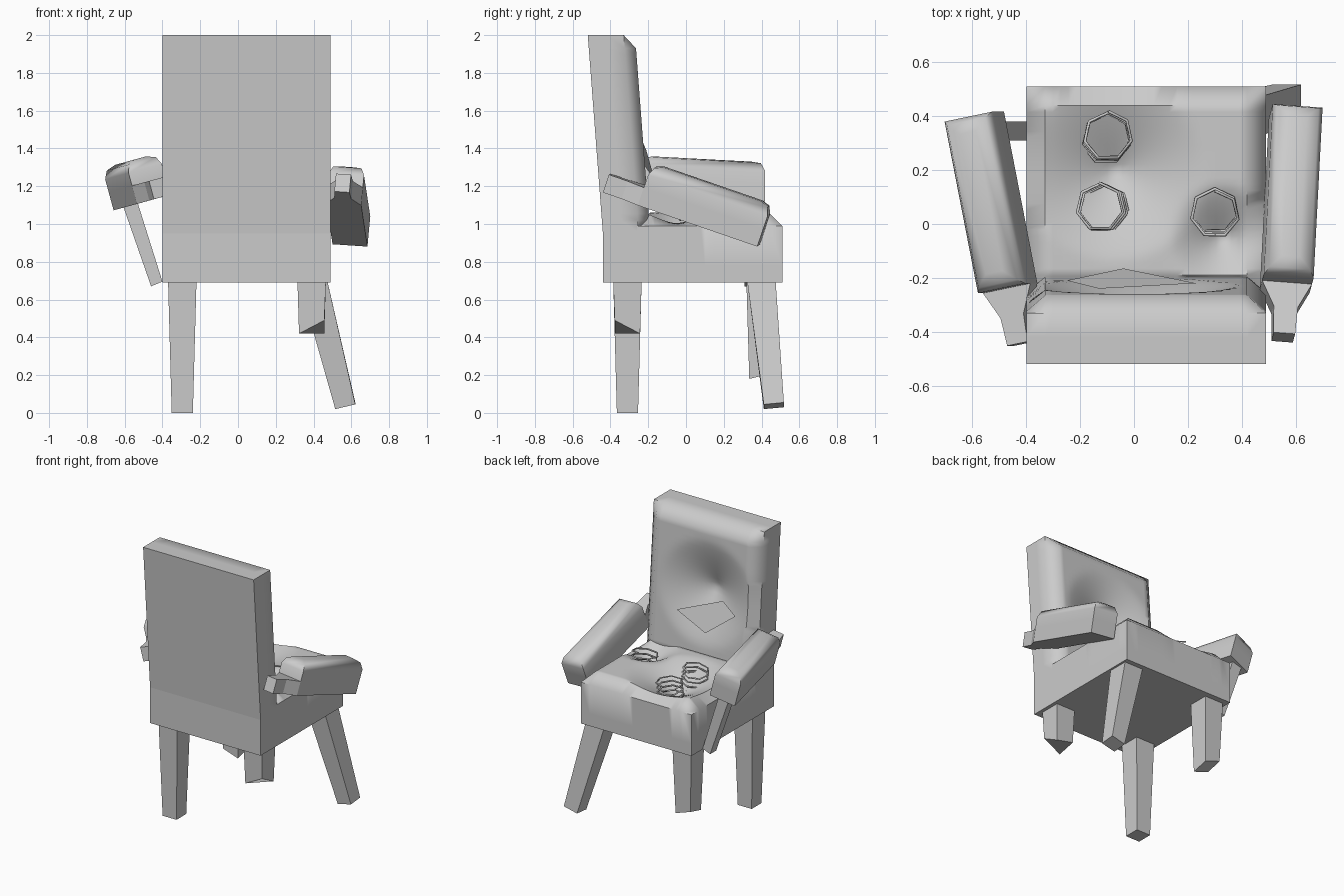
import bpy, bmesh
from math import sin, cos, pi, radians, hypot
from mathutils import Matrix, Vector

if "Cube" in bpy.data.objects:
    bpy.data.objects.remove(bpy.data.objects["Cube"])


def mesh_object(name, verts, faces, smooth=False, matrix=None):
    me = bpy.data.meshes.new(name)
    me.from_pydata([tuple(v) for v in verts], [], faces)
    bm = bmesh.new()
    bm.from_mesh(me)
    bmesh.ops.recalc_face_normals(bm, faces=bm.faces)
    bm.to_mesh(me)
    bm.free()
    ob = bpy.data.objects.new(name, me)
    bpy.context.collection.objects.link(ob)
    if matrix:
        ob.matrix_world = matrix
    if smooth:
        bpy.ops.object.select_all(action='DESELECT')
        ob.select_set(True)
        bpy.context.view_layer.objects.active = ob
        bpy.ops.object.shade_smooth_by_angle(angle=radians(50))
    return ob


def prism(name, bottom, top, matrix=None):
    """Solid between two matching outlines."""
    n = len(bottom)
    faces = [list(range(n)), list(range(n, 2 * n))]
    faces += [[i, (i + 1) % n, n + (i + 1) % n, n + i] for i in range(n)]
    return mesh_object(name, list(bottom) + list(top), faces, False, matrix)


def rect(x, y, hx, hy, zs):
    c = [(-hx, -hy), (hx, -hy), (hx, hy), (-hx, hy)]
    return [(x + a, y + b, z) for (a, b), z in zip(c, zs)]


def box(name, x0, x1, y0, y1, z0, z1):
    c = ((x0 + x1) / 2, (y0 + y1) / 2, (x1 - x0) / 2, (y1 - y0) / 2)
    return prism(name, rect(*c, [z0] * 4), rect(*c, [z1] * 4))


def cushion(name, u0, u1, v0, v1, edge, top, dents, place, n=26, c=0.07):
    """Padded block with chamfered rim and sunken, torn spots."""
    def ticks(a, b):
        return [a] + [a + c + (b - a - 2 * c) * i / n for i in range(n + 1)] + [b]
    us, vs = ticks(u0, u1), ticks(v0, v1)
    m = len(us)
    verts, faces = [], []
    for j, v in enumerate(vs):
        for i, u in enumerate(us):
            h = top
            if i in (0, m - 1) or j in (0, m - 1):
                h = edge
            else:
                for du, dv, r, d in dents:
                    h -= d * max(0, 1 - hypot(u - du, v - dv) / r) ** 1.3
            verts.append(place(u, v, h))
    for j in range(m - 1):
        for i in range(m - 1):
            a = j * m + i
            faces.append([a, a + 1, a + m + 1, a + m])
    # side walls down to the base
    ring = list(range(m)) + [j * m + m - 1 for j in range(1, m)]
    ring += [m * m - 2 - i for i in range(m - 1)] + [j * m for j in range(m - 2, 0, -1)]
    k, r = len(verts), len(ring)
    for idx in ring:
        j, i = divmod(idx, m)
        verts.append(place(us[i], vs[j], 0))
    faces += [[ring[i], ring[(i + 1) % r], k + (i + 1) % r, k + i] for i in range(r)]
    faces.append(list(range(k, k + r)))
    return mesh_object(name, verts, faces, True)


L, R = -0.40, 0.49

# Seat frame and cushion
box("seat_frame", L, R, -0.44, 0.51, 0.69, 0.78)
box("rear_rail", L, R, -0.44, -0.24, 0.78, 0.96)
cushion("seat_cushion", L, R, -0.26, 0.51, 0.21, 0.28,
        [(-0.07, 0.2, 0.34, 0.15), (0.33, -0.05, 0.2, 0.12)],
        lambda u, v, h: (u, v, 0.78 + h))

# Leaning backrest panel and cushion
prism("back_panel", [(L, -0.44, 0.95), (R, -0.44, 0.95), (R, -0.34, 0.95), (L, -0.34, 0.95)],
      [(L, -0.52, 2), (R, -0.52, 2), (R, -0.42, 2), (L, -0.42, 2)])
cushion("back_cushion", L, R, 0.95, 2.0, 0.09, 0.15, [(0.0, 1.48, 0.38, 0.15)],
        lambda u, v, h: (u, -0.34 - 0.08 * (v - 0.95) / 1.05 + h, v))

# Torn cloth flap on the backrest
mesh_object("back_flap", [(0.23, -0.22, 1.31), (-0.13, -0.24, 1.46),
                          (-0.25, -0.21, 1.39), (-0.04, -0.165, 1.23)], [[0, 1, 2, 3]])

# Legs: one whole, two snapped, one splayed
legs = {
    "back_left_leg": (-0.295, -0.31, -0.295, -0.31, 0.056, [0, 0, 0, 0]),
    "back_right_leg": (0.39, -0.31, 0.39, -0.31, 0.067, [0.42, 0.49, 0.42, 0.45]),
    "front_left_leg": (-0.295, 0.395, -0.295, 0.395, 0.06, [0.22, 0.18, 0.21, 0.25]),
    "front_right_leg": (0.40, 0.40, 0.568, 0.465, 0.053, [0.02, 0.045, 0.055, 0.03]),
}
for name, (tx, ty, bx, by, h, zs) in legs.items():
    prism(name, rect(bx, by, h, h, zs), rect(tx, ty, 0.075, 0.075, [0.69] * 4))


# Armrests: rail with narrow tail, rounded pad on top
def armrest(side, loc, yaw, pitch, roll, half):
    m = (Matrix.Translation(loc) @ Matrix.Rotation(radians(yaw), 4, 'Z')
         @ Matrix.Rotation(radians(pitch), 4, 'X') @ Matrix.Rotation(radians(roll), 4, 'Y'))
    w = 0.093
    outline = [(-w, half), (-w, -half), (-0.045, -0.43), (-0.04, -0.535),
               (0.04, -0.535), (0.045, -0.43), (w, -half), (w, half)]
    prism(side + "_arm_rail", [(x, y, -0.1) for x, y in outline],
          [(x, y, 0) for x, y in outline], m)
    pad = prism(side + "_arm_pad", rect(0, 0, w, half, [0] * 4),
                rect(0, 0, w, half, [0.13] * 4), m)
    bm = bmesh.new()
    bm.from_mesh(pad.data)
    top = [e for e in bm.edges if all(v.co.z > 0.1 for v in e.verts)]
    bmesh.ops.bevel(bm, geom=top, offset=0.06, segments=2, profile=0.5, affect='EDGES')
    bm.to_mesh(pad.data)
    bm.free()
    bpy.ops.object.select_all(action='DESELECT')
    pad.select_set(True)
    bpy.context.view_layer.objects.active = pad
    bpy.ops.object.shade_smooth_by_angle(angle=radians(50))


armrest("left", (-0.535, 0.08, 1.21), 11, -3, -15, 0.325)
armrest("right", (0.585, 0.10, 1.09), -3, -19, 4, 0.335)

# Loose post under the left armrest
prism("left_arm_post", [(-0.46, 0.31, 0.67), (-0.4, 0.31, 0.695), (-0.4, 0.38, 0.695), (-0.46, 0.38, 0.67)],
      [(-0.61, 0.31, 1.1), (-0.54, 0.31, 1.14), (-0.54, 0.38, 1.14), (-0.61, 0.38, 1.1)])


# Seven-sided coil springs poking out of the seat
def spring(name, x, y, lean, turns=4, sides=7, r=0.088, z0=0.95, z1=1.09):
    cu = bpy.data.curves.new(name, 'CURVE')
    cu.dimensions = '3D'
    cu.bevel_depth = 0.006
    cu.bevel_resolution = 0
    sp = cu.splines.new('POLY')
    n = turns * sides
    sp.points.add(n)
    for i, p in enumerate(sp.points):
        t, a = i / n, pi / 2 + 2 * pi * i / sides
        px, py = r * cos(a), r * sin(a)
        p.co = (x + px + lean[0] * (t - 0.5), y + py + lean[1] * (t - 0.5),
                z0 + (z1 - z0) * t - 0.5 * (lean[0] * px + lean[1] * py) / r, 1)
    ob = bpy.data.objects.new(name, cu)
    bpy.context.collection.objects.link(ob)
    bpy.ops.object.select_all(action='DESELECT')
    ob.select_set(True)
    bpy.context.view_layer.objects.active = ob
    bpy.ops.object.convert(target='MESH')


spring("front_spring", -0.1, 0.32, (0.01, 0.02))
spring("middle_spring", -0.115, 0.06, (-0.03, 0.01))
spring("side_spring", 0.3, 0.05, (0.0, -0.03))
